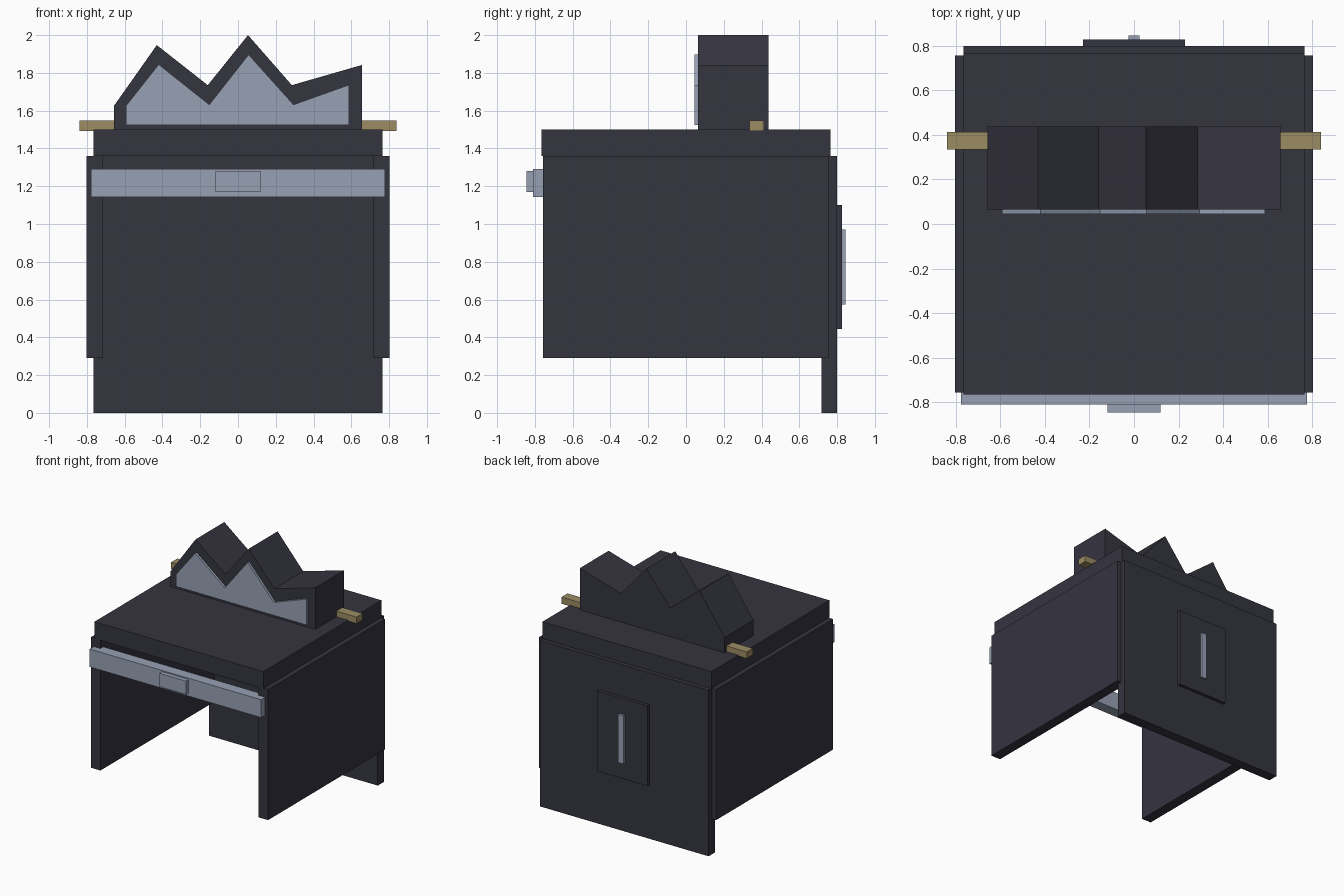
import bpy

if "Cube" in bpy.data.objects:
    bpy.data.objects.remove(bpy.data.objects["Cube"])


def material(name, rgb):
    m = bpy.data.materials.new(name)
    m.diffuse_color = (*rgb, 1.0)
    m.use_nodes = True
    m.node_tree.nodes["Principled BSDF"].inputs["Base Color"].default_value = m.diffuse_color
    return m


DARK = material("charcoal", (0.036, 0.035, 0.051))
STEEL = material("pale_steel", (0.309, 0.352, 0.456))
BRASS = material("dull_brass", (0.328, 0.263, 0.127))


def prism(name, profile, y0, y1, mat):
    """Extrude an (x, z) outline, listed clockwise from the front, along y."""
    n = len(profile)
    verts = [(x, y0, z) for x, z in profile] + [(x, y1, z) for x, z in profile]
    faces = [tuple(reversed(range(n))), tuple(range(n, 2 * n))]
    for i in range(n):
        j = (i + 1) % n
        faces.append((i, j, n + j, n + i))
    mesh = bpy.data.meshes.new(name)
    mesh.from_pydata(verts, [], faces)
    mesh.materials.append(mat)
    obj = bpy.data.objects.new(name, mesh)
    bpy.context.collection.objects.link(obj)
    return obj


def box(name, x, y, z, mat):
    outline = [(x[0], z[0]), (x[0], z[1]), (x[1], z[1]), (x[1], z[0])]
    return prism(name, outline, y[0], y[1], mat)


# Main slab and panels
box("top_slab", (-0.765, 0.765), (-0.765, 0.765), (1.36, 1.50), DARK)
box("back_panel", (-0.765, 0.765), (0.717, 0.80), (0.0, 1.36), DARK)
for side, s in (("left", -1), ("right", 1)):
    xs = sorted((s * 0.717, s * 0.803))
    box(side + "_side_panel", xs, (-0.757, 0.757), (0.29, 1.36), DARK)
    # Brass arm beside the crest
    xs = sorted((s * 0.60, s * 0.84))
    box(side + "_arm", xs, (0.335, 0.413), (1.493, 1.547), BRASS)

# Front rail and its handle block
box("front_rail", (-0.777, 0.777), (-0.81, -0.72), (1.143, 1.29), STEEL)
box("rail_handle", (-0.12, 0.12), (-0.845, -0.81), (1.17, 1.28), STEEL)

# Back plate with raised strip
box("back_plate", (-0.23, 0.23), (0.80, 0.827), (0.443, 1.10), DARK)
box("back_strip", (-0.025, 0.025), (0.827, 0.845), (0.575, 0.97), STEEL)

# Zigzag crest and its pale front inlay
crest = [(-0.657, 1.50), (-0.657, 1.625), (-0.43, 1.947), (-0.16, 1.735),
         (0.053, 2.0), (0.285, 1.735), (0.657, 1.842), (0.657, 1.50)]
inlay = [(-0.592, 1.525), (-0.592, 1.627), (-0.42, 1.845), (-0.152, 1.632),
         (0.056, 1.897), (0.294, 1.632), (0.588, 1.737), (0.588, 1.525)]
prism("crest", crest, 0.064, 0.437, DARK)
prism("crest_inlay", inlay, 0.045, 0.064, STEEL)
